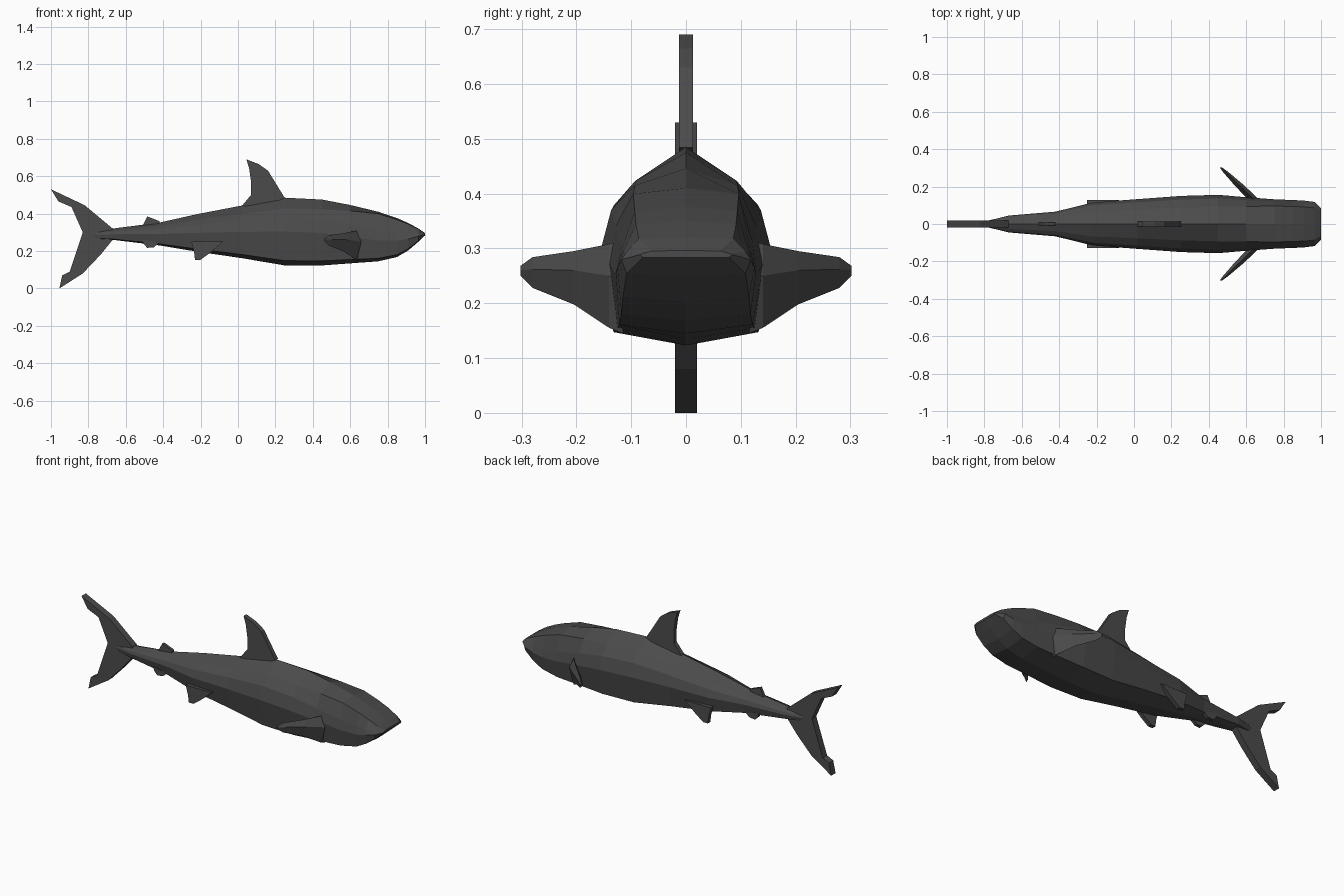
import bpy, bmesh

if "Cube" in bpy.data.objects:
    bpy.data.objects.remove(bpy.data.objects["Cube"])

grey = bpy.data.materials.new("dark_grey")
grey.diffuse_color = (0.07, 0.07, 0.07, 1)
grey.use_nodes = True
grey.node_tree.nodes["Principled BSDF"].inputs["Base Color"].default_value = grey.diffuse_color


def finish(name, bm):
    bmesh.ops.recalc_face_normals(bm, faces=bm.faces)
    me = bpy.data.meshes.new(name)
    bm.to_mesh(me)
    bm.free()
    me.materials.append(grey)
    ob = bpy.data.objects.new(name, me)
    bpy.context.collection.objects.link(ob)
    return ob


def loft(name, rings):
    """Skin a row of closed rings and cap both ends."""
    bm = bmesh.new()
    rows = [[bm.verts.new(p) for p in r] for r in rings]
    n = len(rows[0])
    for a, b in zip(rows, rows[1:]):
        for i in range(n):
            j = (i + 1) % n
            bm.faces.new((a[i], a[j], b[j], b[i]))
    bm.faces.new(rows[0])
    bm.faces.new(rows[-1])
    return finish(name, bm)


def plate(name, outline, half, y=0.0):
    """Extrude an x-z outline into an upright plate."""
    bm = bmesh.new()
    face = bm.faces.new([bm.verts.new((x, y - half, z)) for x, z in outline])
    ext = bmesh.ops.extrude_face_region(bm, geom=[face])["geom"]
    verts = [v for v in ext if isinstance(v, bmesh.types.BMVert)]
    bmesh.ops.translate(bm, verts=verts, vec=(0, 2 * half, 0))
    return finish(name, bm)


# Body: half cross-sections as fractions of width and height
TRUNK = [(0, 1), (.58, .84), (.87, .71), (1, .5), (.84, .07), (0, 0)]
HEAD = [(0, 1), (.73, .96), (.92, .62), (1, .42), (.92, .06), (0, 0)]
# x, top, bottom, half width, blend from trunk to head section
STATIONS = [
    (-.78, .31, .265, .018, 0), (-.67, .32, .26, .045, 0),
    (-.42, .352, .23, .066, 0), (-.22, .397, .197, .115, 0),
    (.02, .443, .162, .133, 0), (.25, .485, .123, .15, 0),
    (.45, .475, .123, .156, .1), (.6, .446, .134, .143, .5),
    (.75, .41, .145, .132, 1), (.85, .376, .168, .128, 1),
    (.91, .35, .203, .125, 1), (.965, .32, .25, .118, 1),
    (1, .296, .283, .085, 1),
]
rings = []
for x, top, bot, w, t in STATIONS:
    half = [((a + (c - a) * t) * w, bot + (b + (d - b) * t) * (top - bot))
            for (a, b), (c, d) in zip(TRUNK, HEAD)]
    rings.append([(x, y, z) for y, z in half]
                 + [(x, -y, z) for y, z in half[-2:0:-1]])
loft("body", rings)

# Upright fins on the centre line
plate("tail_fin", [(-.67, .32), (-.82, .445), (-1, .53), (-.96, .465),
                   (-.89, .435), (-.83, .3), (-.9, .09), (-.94, .07),
                   (-.955, 0), (-.83, .08), (-.735, .18), (-.67, .26)], .02)
plate("dorsal_fin", [(.25, .484), (.16, .63), (.11, .665), (.045, .69),
                     (.06, .64), (.07, .57), (.07, .5), (.02, .44),
                     (.15, .44)], .013)
plate("rear_dorsal_fin", [(-.52, .32), (-.505, .345), (-.485, .385),
                          (-.42, .36), (-.42, .33)], .009)

# Paired fins
for side, s in (("left", 1), ("right", -1)):
    plate(side + "_pelvic_fin", [(-.25, .25), (-.235, .195), (-.23, .153),
                                 (-.2, .153), (-.15, .19), (-.08, .25)],
          .012, s * .115)
    plate(side + "_anal_fin", [(-.51, .26), (-.505, .238), (-.485, .217),
                               (-.45, .22), (-.42, .245)], .01, s * .045)
    # Swept pectoral blade: y, x centre, half thickness, top, bottom, ridge
    blade = [(.115, .64, .026, .315, .145, .25), (.14, .63, .028, .308, .155, .25),
             (.205, .565, .026, .295, .198, .26), (.28, .488, .014, .284, .228, .262),
             (.302, .465, .006, .268, .25, .26)]
    loft(side + "_pectoral_fin",
         [[(x, s * y, zt), (x + t, s * y, zr), (x, s * y, zb), (x - t, s * y, zr)]
          for y, x, t, zt, zb, zr in blade])
